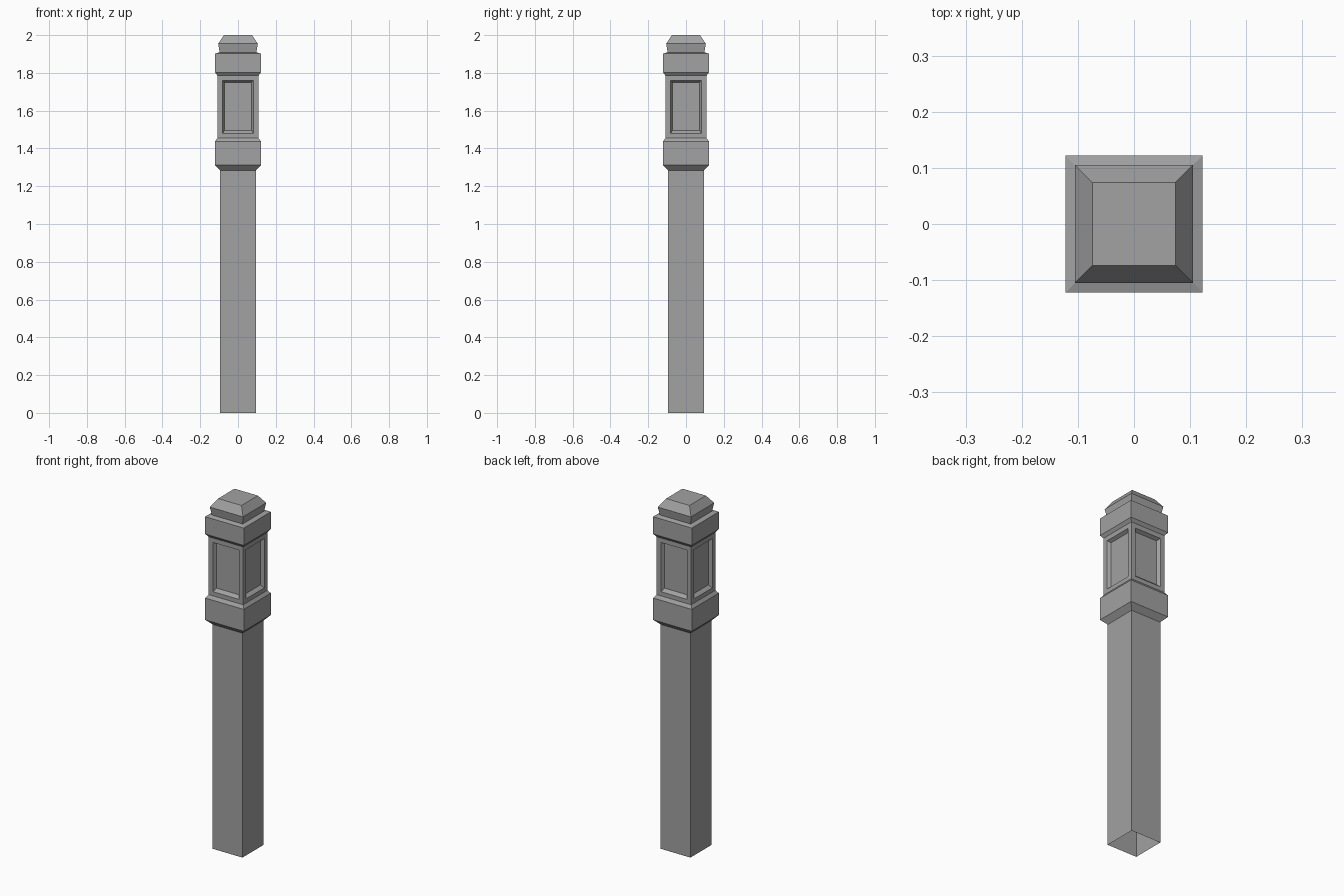
import bpy, bmesh

cube = bpy.data.objects.get("Cube")
if cube:
    bpy.data.objects.remove(cube)

stone = bpy.data.materials.new("grey_stone")
stone.use_nodes = True
GREY = (0.36, 0.36, 0.36, 1)
stone.diffuse_color = GREY
stone.node_tree.nodes["Principled BSDF"].inputs["Base Color"].default_value = GREY


def square_ring(bm, half, z):
    corners = ((-1, -1), (1, -1), (1, 1), (-1, 1))
    return [bm.verts.new((x * half, y * half, z)) for x, y in corners]


def bridge(bm, low, high):
    """Join two matching four-sided rings with quads."""
    return [bm.faces.new((low[i], low[(i + 1) % 4], high[(i + 1) % 4], high[i]))
            for i in range(4)]


def square_part(name, profile, cap=False, panel=None):
    """Sweep a (half width, height) profile round a square."""
    bm = bmesh.new()
    rings = [square_ring(bm, half, z) for half, z in profile]
    walls = [f for a, b in zip(rings, rings[1:]) for f in bridge(bm, a, b)]
    if cap:
        bm.faces.new(rings[-1])
    if panel:
        for wall in walls:
            recess_panel(bm, wall, panel)
    mesh = bpy.data.meshes.new(name)
    bm.to_mesh(mesh)
    bm.free()
    mesh.materials.append(stone)
    obj = bpy.data.objects.new(name, mesh)
    bpy.context.collection.objects.link(obj)
    return obj


def recess_panel(bm, wall, steps):
    """Replace a wall by a flat frame, a sloped border and a sunken panel."""
    wall.normal_update()
    normal = wall.normal.copy()
    outer = list(wall.verts)
    side = (outer[1].co - outer[0].co).normalized()
    middle = normal * normal.dot(outer[0].co)
    bm.faces.remove(wall)
    for half, low, high, depth in steps:
        inner = []
        for sx, z in ((-1, low), (1, low), (1, high), (-1, high)):
            co = middle + side * half * sx - normal * depth
            co.z = z
            inner.append(bm.verts.new(co))
        bridge(bm, outer, inner)
        outer = inner
    bm.faces.new(outer)


# Long plain shaft, open underneath
square_part("shaft", [(0.094, 0), (0.094, 1.283)])

# Lower collar with chamfered edges
square_part("lower_collar", [(0.094, 1.283), (0.122, 1.312), (0.122, 1.437), (0.109, 1.455)])

# Body with a sunken panel on every side
square_part("panelled_body", [(0.109, 1.455), (0.109, 1.786)],
            panel=[(0.082, 1.479, 1.76, 0), (0.072, 1.495, 1.75, 0.018)])

# Upper collar, sloping in to the neck
square_part("upper_collar", [(0.109, 1.786), (0.122, 1.803), (0.122, 1.902), (0.097, 1.909)])

# Flared neck and flat-topped pyramid cap
square_part("cap", [(0.097, 1.909), (0.105, 1.955), (0.074, 2.0)], cap=True)
